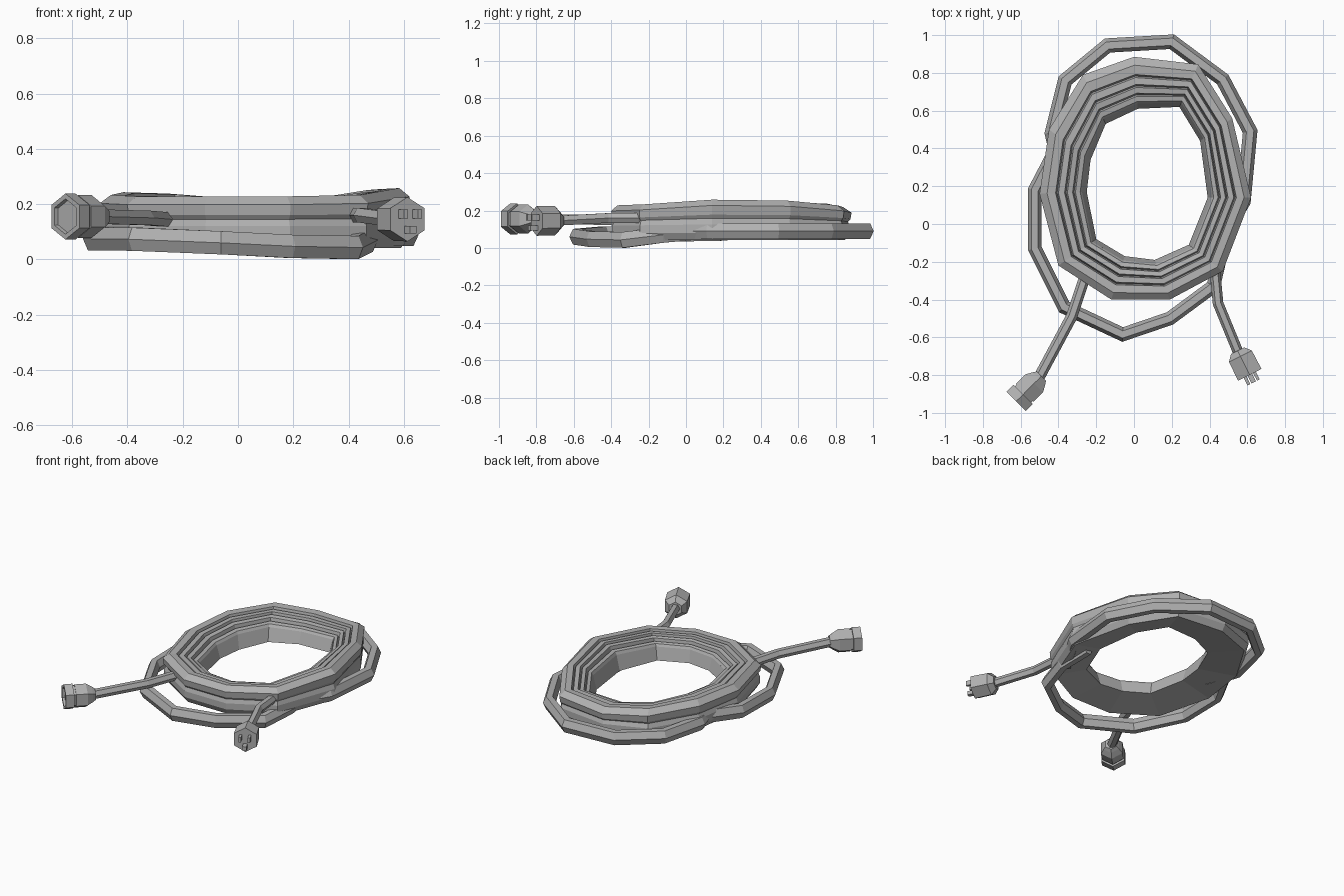
import bpy, bmesh, math
from mathutils import Vector

if "Cube" in bpy.data.objects:
    bpy.data.objects.remove(bpy.data.objects["Cube"])

rubber = bpy.data.materials.new("grey_rubber")
rubber.use_nodes = True
GREY = (0.44, 0.44, 0.44, 1)
rubber.diffuse_color = GREY
rubber.node_tree.nodes["Principled BSDF"].inputs["Base Color"].default_value = GREY


def skin(name, rings, closed=False):
    """Join a row of equal rings of points; cap the ends unless it closes on itself."""
    bm = bmesh.new()
    rows = [[bm.verts.new(p) for p in ring] for ring in rings]
    n = len(rows[0])
    for i in range(len(rows) if closed else len(rows) - 1):
        a, b = rows[i], rows[(i + 1) % len(rows)]
        for j in range(n):
            k = (j + 1) % n
            bm.faces.new((a[j], a[k], b[k], b[j]))
    if not closed:
        bm.faces.new(rows[0])
        bm.faces.new(rows[-1])
    bmesh.ops.recalc_face_normals(bm, faces=bm.faces)
    mesh = bpy.data.meshes.new(name)
    bm.to_mesh(mesh)
    bm.free()
    mesh.materials.append(rubber)
    obj = bpy.data.objects.new(name, mesh)
    bpy.context.collection.objects.link(obj)
    return obj


def tube(name, path, half_width, half_height):
    """Six-sided cable with mitred corners along a path."""
    pts = [Vector(p) for p in path]
    rings = []
    for i, p in enumerate(pts):
        d_in = (p - pts[max(i - 1, 0)]).normalized()
        d_out = (pts[min(i + 1, len(pts) - 1)] - p).normalized()
        t = (d_in + d_out).normalized()
        side = Vector((t.y, -t.x, 0)).normalized()
        mitre = 1 / max(t.dot(d_out if d_out.length else d_in), 0.6)
        rings.append([p + side * (half_width * mitre * math.cos(a))
                      + Vector((0, 0, half_height * math.sin(a) / math.sin(math.pi / 3)))
                      for a in (math.tau * k / 6 for k in range(6))])
    return skin(name, rings)


def turned(name, start, direction, stations):
    """Six-sided body with a corner on top; stations are (distance, radius)."""
    d = Vector(direction).normalized()
    side = Vector((-d.y, d.x, 0)).normalized()
    up = d.cross(side)
    rings = [[Vector(start) + d * s + side * r * math.sin(a) + up * r * math.cos(a)
              for a in (math.tau * k / 6 for k in range(6))] for s, r in stations]
    return skin(name, rings)


# Wound coil: one ridged section, hollowed underneath, between two outlines
inner = [(.02, .61), (.24, .62), (.35, .44), (.39, .14), (.29, -.11), (.11, -.19),
         (-.05, -.17), (-.2, -.08), (-.25, .17), (-.23, .34), (-.15, .53)]
outer = [(0, .885), (.34, .845), (.52, .56), (.62, .14), (.47, -.25), (.19, -.4),
         (-.12, -.4), (-.4, -.22), (-.5, .16), (-.45, .5), (-.27, .79)]
lift = [-.01, 0, .025, .03, .005, 0, 0, 0, .005, .015, .01]
section = [(0, .085), (.1, .165), (.14, .18), (.24, .185), (.27, .165), (.3, .2),
           (.41, .205), (.44, .18), (.47, .215), (.6, .215), (.63, .19), (.66, .225),
           (.84, .228), (1, .198), (.98, .16), (.93, .145), (.97, .12), (.97, .08), (.87, .042)]
skin("wound_coil",
     [[Vector(a).lerp(Vector(b), t).to_3d() + Vector((0, 0, z + h * min(1, max(0, z - .1) * 10)))
       for t, z in section] for a, b, h in zip(inner, outer, lift)], closed=True)

# Loose turns slipping out from under the coil
tube("front_loose_loop", [(.45, .1, .09), (.47, -.12, .07), (.42, -.33, .043), (.19, -.5, .047),
                          (-.06, -.585, .06), (-.37, -.44, .073), (-.525, -.13, .075),
                          (-.525, .18, .08), (-.4, .42, .1)], .036, .042)
tube("back_loose_loop", [(-.38, .25, .1), (-.435, .48, .09), (-.365, .76, .09), (-.14, .945, .09),
                         (.2, .965, .09), (.47, .765, .09), (.615, .49, .09), (.58, .12, .09),
                         (.43, -.13, .09)], .038, .042)

# Cable ends
tube("socket_lead", [(-.18, -.12, .14), (-.27, -.31, .145), (-.33, -.49, .15),
                     (-.51, -.825, .155)], .03, .026)
tube("plug_lead", [(.4, -.12, .16), (.43, -.26, .16), (.445, -.42, .16), (.56, -.7, .145)],
     .028, .026)

# Socket with a flange and a recessed face
turned("socket", (-.49, -.805, .155), (-1, -1, 0),
       [(0, .04), (.02, .055), (.055, .077), (.125, .077), (.125, .07), (.138, .07),
        (.138, .083), (.19, .083), (.19, .064), (.175, .06)])

# Plug body
plug_start = Vector((.543, -.66, .145))
plug_dir = Vector((.45, -.89, 0)).normalized()
plug_side = Vector((-plug_dir.y, plug_dir.x, 0))
turned("plug", plug_start, plug_dir, [(.012, .045), (.045, .078), (.155, .08)])

# Two blades above one ground pin
for name, across, height, w, h in (("left_blade", .028, .019, .008, .016),
                                   ("right_blade", -.028, .019, .008, .016),
                                   ("ground_pin", 0, -.038, .013, .013)):
    base = plug_start + plug_dir * .15 + plug_side * across + Vector((0, 0, height))
    skin(name, [[base + plug_dir * s + plug_side * w * u + Vector((0, 0, h * v))
                 for u, v in ((-1, -1), (1, -1), (1, 1), (-1, 1))] for s in (0, .05)])
